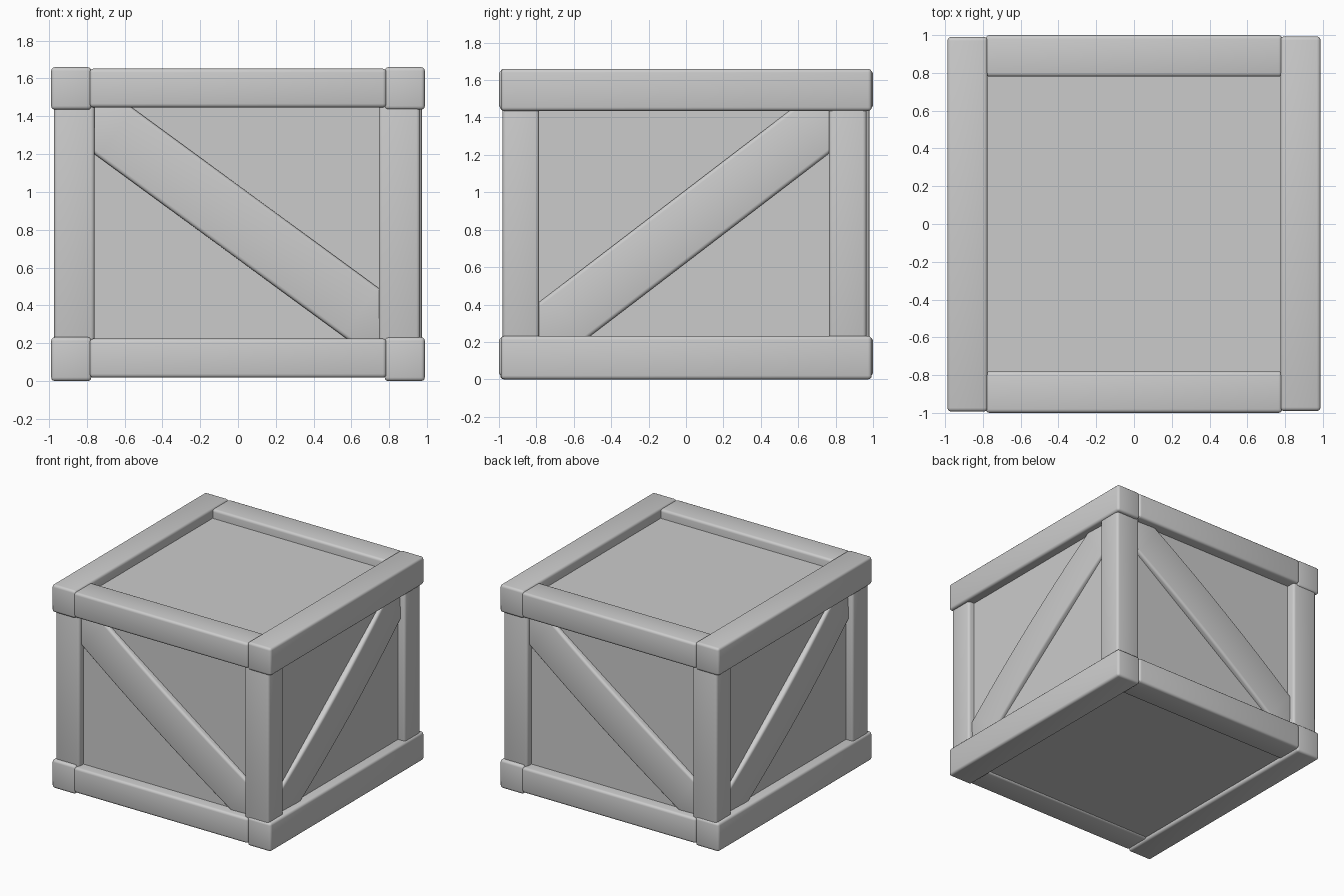
import bpy
import bmesh
from math import radians
from mathutils import Matrix, Vector

if "Cube" in bpy.data.objects:
    bpy.data.objects.remove(bpy.data.objects["Cube"], do_unlink=True)

GREY = (0.6, 0.6, 0.6, 1)
mat = bpy.data.materials.new("plain_grey")
mat.use_nodes = True
mat.diffuse_color = GREY
mat.node_tree.nodes["Principled BSDF"].inputs["Base Color"].default_value = GREY

HALF_TURN = Matrix.Rotation(radians(180), 4, "Z")


def block(name, low, high, bevel=0.02, tilt=None, bow=None, turned=False):
    """Box between two corners: optionally tilted, bowed along its length, and softened."""
    low, high = Vector(low), Vector(high)
    size = high - low
    axis = max(range(3), key=lambda i: size[i])
    bm = bmesh.new()
    bmesh.ops.create_cube(bm, size=1)
    if bow:
        along = [e for e in bm.edges
                 if abs(e.verts[0].co[axis] - e.verts[1].co[axis]) > 0.5]
        bmesh.ops.subdivide_edges(bm, edges=along, cuts=9, use_grid_fill=True)
    spin = Matrix.Rotation(radians(tilt[1]), 4, tilt[0]) if tilt else Matrix()
    shape = Matrix.Translation((low + high) / 2) @ spin @ Matrix.Diagonal((*size, 1))
    for v in bm.verts:
        t = 2 * v.co[axis]
        v.co = shape @ v.co
        if bow:
            v.co += Vector(bow) * (1 - t * t)
    if turned:
        bm.transform(HALF_TURN)
    mesh = bpy.data.meshes.new(name)
    bm.to_mesh(mesh)
    bm.free()
    mesh.materials.append(mat)
    ob = bpy.data.objects.new(name, mesh)
    bpy.context.collection.objects.link(ob)
    if bevel:
        bpy.ops.object.select_all(action="DESELECT")
        ob.select_set(True)
        bpy.context.view_layer.objects.active = ob
        mod = ob.modifiers.new("soft_edges", "BEVEL")
        mod.width, mod.segments = bevel, 3
        bpy.ops.object.modifier_apply(modifier=mod.name)
        bpy.ops.object.shade_smooth_by_angle(angle=radians(40))


# Recessed panels all round
block("inner_box", (-0.91, -0.91, 0.03), (0.91, 0.91, 1.58), bevel=0)

# Each half of the frame repeats after a half turn
for turned, end, side in ((False, "front", "left"), (True, "back", "right")):
    left, right = ("right", "left") if turned else ("left", "right")

    # Long side rails and the end rails between them
    for level, z0, z1 in (("bottom", 0, 0.232), ("top", 1.435, 1.66)):
        block(f"{side}_{level}_rail", (0.775, -0.99, z0), (0.988, 0.993, z1), turned=turned)
        inset = 0.018 if level == "bottom" else 0.012
        block(f"{end}_{level}_rail", (-0.785, -1, z0 + inset), (0.785, -0.78, z1 - 0.008),
              turned=turned)

    # Corner posts
    block(f"{end}_{left}_post", (0.745, -0.98, 0.1), (0.963, -0.785, 1.55), turned=turned)
    block(f"{end}_{right}_post", (-0.972, -0.965, 0.1), (-0.758, -0.765, 1.55), turned=turned)

    # Diagonal braces, bowed slightly outwards
    block(f"{end}_brace", (-1, -0.93, 0.682), (1, -0.85, 0.998),
          tilt=("Y", 36.2), bow=(0, -0.03, 0), turned=turned)
    block(f"{side}_brace", (0.85, -1, 0.663), (0.925, 1, 0.973),
          tilt=("X", 37.4), bow=(0.03, 0, 0), turned=turned)
